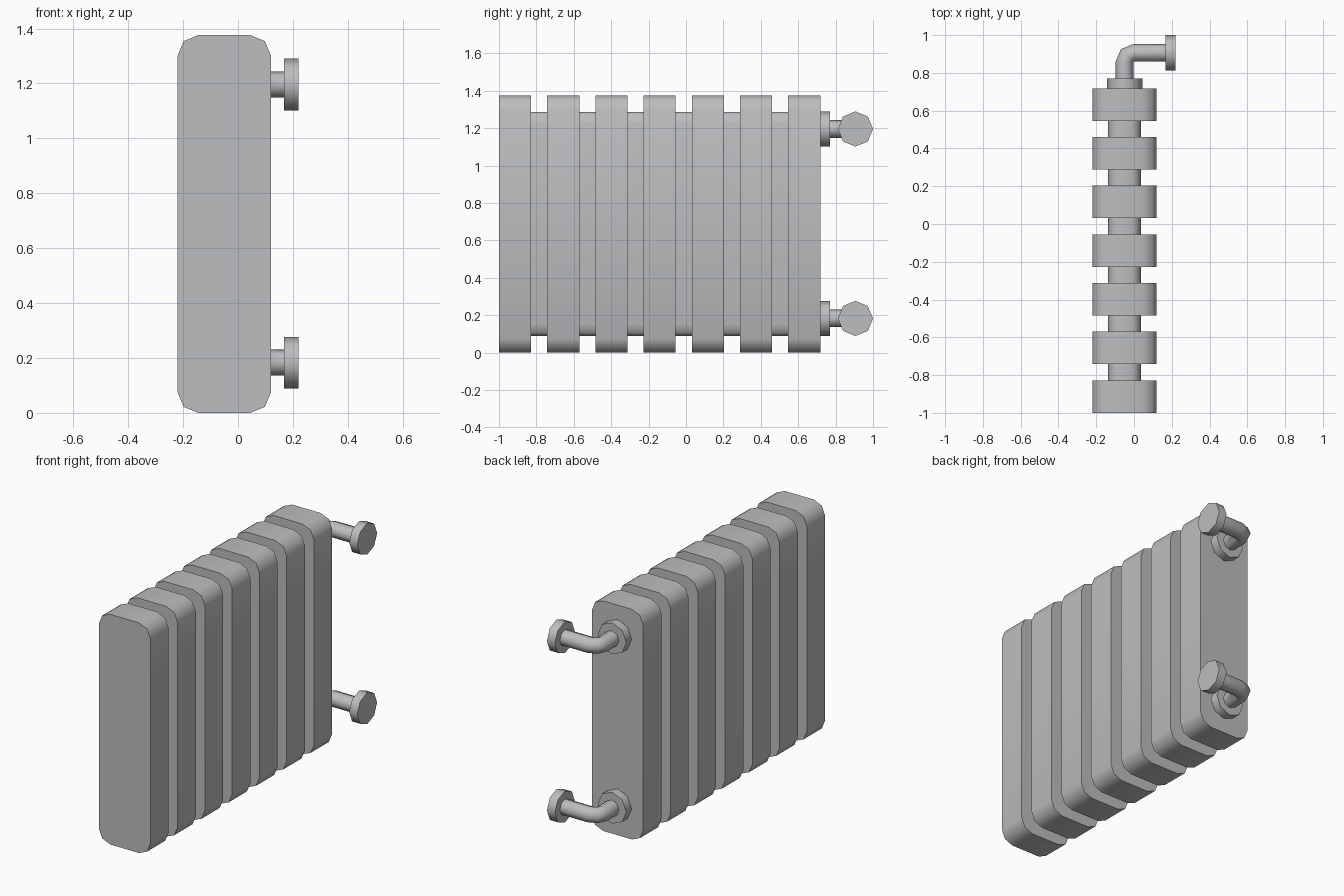
import bpy
import bmesh
from math import cos, sin, pi, radians
from mathutils import Matrix, Vector

cube = bpy.data.objects.get("Cube")
if cube:
    bpy.data.objects.remove(cube, do_unlink=True)

GREY = (0.5, 0.51, 0.52, 1)
metal = bpy.data.materials.new("grey_metal")
metal.use_nodes = True
metal.diffuse_color = GREY
metal.node_tree.nodes["Principled BSDF"].inputs["Base Color"].default_value = GREY

CX, HEIGHT = -0.05, 1.376          # body centre line and height
COUNT, DEPTH, PITCH = 7, 0.172, 0.2577


def loft(name, rings):
    """Skin a list of closed rings and cap both ends."""
    bm = bmesh.new()
    loops = [[bm.verts.new(p) for p in ring] for ring in rings]
    n = len(loops[0])
    for a, b in zip(loops, loops[1:]):
        for i in range(n):
            j = (i + 1) % n
            bm.faces.new((a[i], a[j], b[j], b[i]))
    bm.faces.new(loops[0])
    bm.faces.new(loops[-1])
    bmesh.ops.remove_doubles(bm, verts=bm.verts, dist=0.0005)
    bmesh.ops.recalc_face_normals(bm, faces=bm.faces)
    mesh = bpy.data.meshes.new(name)
    bm.to_mesh(mesh)
    bm.free()
    mesh.materials.append(metal)
    obj = bpy.data.objects.new(name, mesh)
    bpy.context.collection.objects.link(obj)
    bpy.ops.object.select_all(action="DESELECT")
    obj.select_set(True)
    bpy.context.view_layer.objects.active = obj
    bpy.ops.object.shade_smooth_by_angle(angle=radians(50))
    return obj


def slab(name, y0, y1, half_x, half_z, rx, rz):
    """Upright block with corners rounded in two steps."""
    outline = []
    for q, (sx, sz) in enumerate([(1, 1), (-1, 1), (-1, -1), (1, -1)]):
        for k in range(3):
            a = q * pi / 2 + k * pi / 4
            outline.append((CX + sx * (half_x - rx) + rx * cos(a),
                            HEIGHT / 2 + sz * (half_z - rz) + rz * sin(a)))
    return loft(name, [[(x, y, z) for x, z in outline] for y in (y0, y1)])


def octagon(radius):
    return [Vector((radius * cos(i * pi / 4), 0, radius * sin(i * pi / 4)))
            for i in range(8)]


# Radiator sections and the narrower cores between them
for i in range(COUNT):
    y = -1 + i * PITCH
    slab(f"section_{i + 1}", y, y + DEPTH, 0.17, HEIGHT / 2, 0.075, 0.075)
    if i < COUNT - 1:
        slab(f"core_{i + 1}", y + DEPTH, y + PITCH, 0.087, 0.6, 0.037, 0.065)

# Upper and lower pipes, each with a collar, an elbow and a wall flange
PIPE_R, FLANGE_R, PIVOT_Y, BACK = 0.047, 0.094, 0.859, 0.718
for label, z in (("upper", 1.196), ("lower", 0.183)):
    centre = Vector((CX, 0, z))
    loft(label + "_collar", [[centre + p + Vector((0, y, 0)) for p in octagon(FLANGE_R)]
                             for y in (BACK, BACK + 0.052)])

    # Elbow rings turn about the inside corner of the bend
    pivot = Vector((CX + PIPE_R, PIVOT_Y, z))
    ring = [p - Vector((PIPE_R, 0, 0)) for p in octagon(PIPE_R)]
    rings = [[pivot + p + Vector((0, BACK + 0.05 - PIVOT_Y, 0)) for p in ring]]
    for step in range(3):
        turn = Matrix.Rotation(-step * pi / 4, 3, "Z")
        rings.append([pivot + turn @ p for p in ring])
    rings.append([p + Vector((0.17, 0, 0)) for p in rings[-1]])
    loft(label + "_pipe", rings)

    side = Matrix.Rotation(-pi / 2, 3, "Z")
    wall = Vector((0, PIVOT_Y + PIPE_R, z))
    loft(label + "_wall_flange", [[wall + side @ p + Vector((x, 0, 0))
                                   for p in octagon(FLANGE_R)] for x in (0.167, 0.22)])
